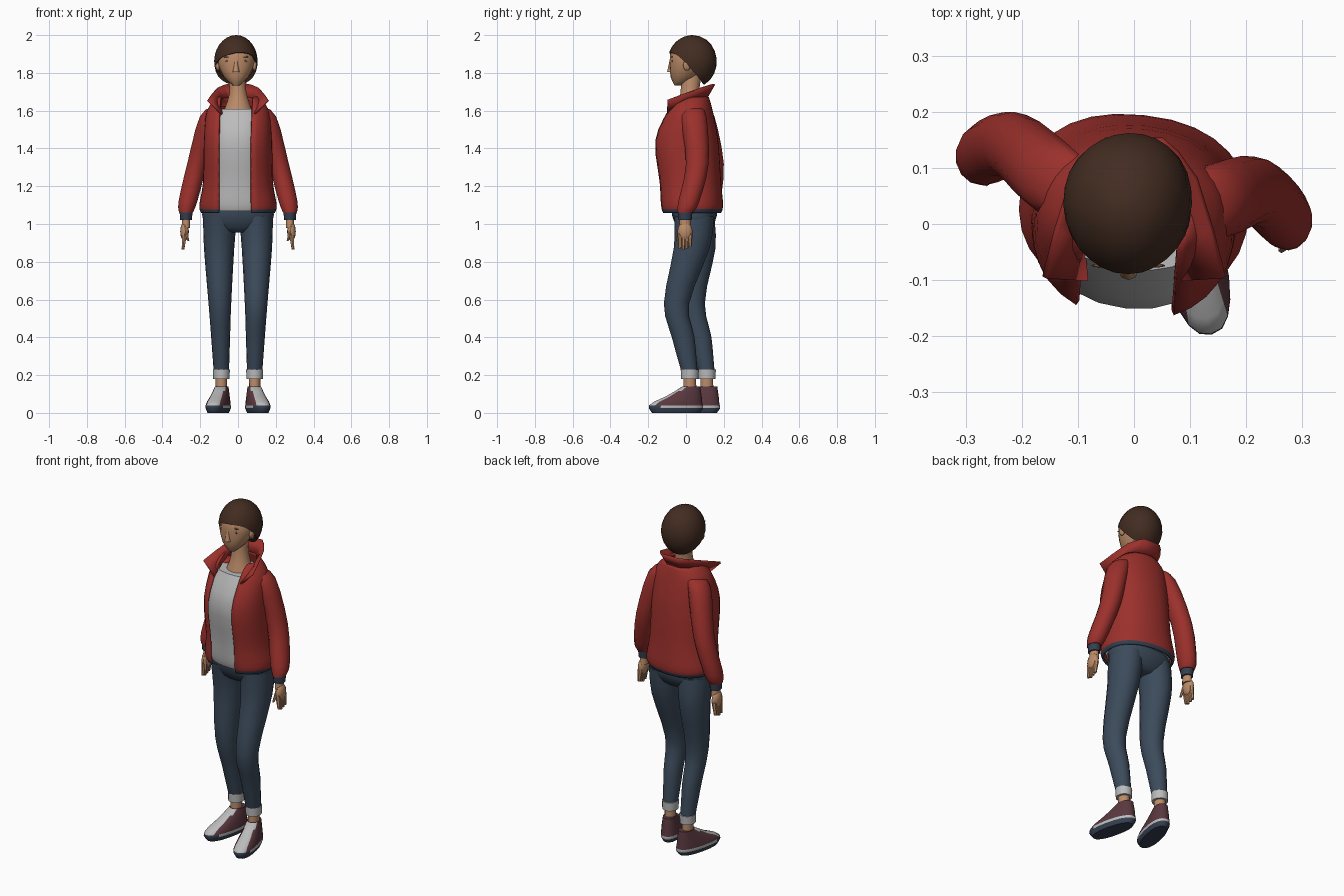
import bpy
import bmesh
from math import sin, cos, pi, radians, asin, copysign
from mathutils import Vector

if "Cube" in bpy.data.objects:
    bpy.data.objects.remove(bpy.data.objects["Cube"])


def material(name, *rgb):
    mat = bpy.data.materials.new(name)
    mat.use_nodes = True
    mat.diffuse_color = (*rgb, 1)
    shader = mat.node_tree.nodes["Principled BSDF"]
    shader.inputs["Base Color"].default_value = (*rgb, 1)
    shader.inputs["Roughness"].default_value = 0.8
    return mat


RED = material("jacket red", 0.33, 0.03, 0.025)
NAVY = material("dark navy", 0.035, 0.05, 0.08)
JEANS = material("denim blue", 0.045, 0.07, 0.105)
GREY = material("light grey", 0.5, 0.5, 0.5)
SKIN = material("skin", 0.5, 0.26, 0.14)
HAIR = material("dark brown", 0.055, 0.025, 0.015)
PLUM = material("shoe plum", 0.1, 0.04, 0.05)
BROW = material("brow brown", 0.2, 0.09, 0.05)


def finish(name, bm, materials, rule=None):
    """Make a smooth-shaded object, colouring its faces by rule."""
    bmesh.ops.recalc_face_normals(bm, faces=bm.faces[:])
    for face in bm.faces:
        face.smooth = True
        if rule:
            face.material_index = rule(face.calc_center_median(), face.normal)
    mesh = bpy.data.meshes.new(name)
    bm.to_mesh(mesh)
    bm.free()
    for mat in materials:
        mesh.materials.append(mat)
    mesh.set_sharp_from_angle(angle=radians(50))
    ob = bpy.data.objects.new(name, mesh)
    bpy.context.collection.objects.link(ob)
    return ob


def thicken(ob):
    shell = ob.modifiers.new("thickness", "SOLIDIFY")
    shell.thickness = 0.01
    shell.offset = 0


def bridge(bm, rows, closed):
    for low, high in zip(rows, rows[1:]):
        count = len(low)
        for i in range(count if closed else count - 1):
            j = (i + 1) % count
            bm.faces.new((low[i], low[j], high[j], high[i]))


def spline(keys, steps=3):
    """Smooth curve through a few keys of any size."""
    points = [Vector(key) for key in keys]
    points = [points[0], *points, points[-1]]
    curve = []
    for a, b, c, d in zip(points, points[1:], points[2:], points[3:]):
        for i in range(steps):
            t = i / steps
            start, end = (c - a) / 2, (d - b) / 2
            bend = 3 * (c - b) - 2 * start - end
            curve.append(b + start * t + bend * t**2
                         + (2 * (b - c) + start + end) * t**3)
    return curve + [points[-1]]


def signed_power(value, power):
    return copysign(abs(value) ** power, value)


def loft(name, rings, materials, sides=16, power=1, yaw=0, gap=0, rule=None):
    """Loft level ovals (x, y, z, width, depth); gap opens the front."""
    bm = bmesh.new()
    rows = []
    for x, y, z, width, depth in rings:
        start = asin((gap / width) ** (1 / power)) if gap else 0
        row = []
        for i in range(sides + 1 if gap else sides):
            a = start + 2 * (pi - start) * i / sides
            u = width * signed_power(sin(a), power)
            v = -depth * signed_power(cos(a), power)
            row.append(bm.verts.new((x + u * cos(yaw) - v * sin(yaw),
                                     y + u * sin(yaw) + v * cos(yaw), z)))
        rows.append(row)
    bridge(bm, rows, not gap)
    if not gap:
        bm.faces.new(rows[0])
        bm.faces.new(rows[-1])
    return finish(name, bm, materials, rule)


def tube(name, mat, start, end, wide, narrow, sides=12):
    """Straight tapered piece between two points."""
    loft(name, [(*start, *wide), (*end, *narrow)], [mat], sides)


def ball(name, mat, place, size):
    bm = bmesh.new()
    bmesh.ops.create_uvsphere(bm, u_segments=12, v_segments=8, radius=1)
    bmesh.ops.scale(bm, vec=size, verts=bm.verts)
    bmesh.ops.translate(bm, vec=place, verts=bm.verts)
    return finish(name, bm, [mat])


# Jacket body, open at the front, with a thin navy hem
TWIST = radians(-6)
torso = spline([(0, 0.03, 1.06, 0.19, 0.15), (0, 0.03, 1.1, 0.2, 0.16),
                (0, 0.02, 1.22, 0.18, 0.16), (0, 0, 1.44, 0.175, 0.165),
                (0, 0.02, 1.6, 0.16, 0.115), (0, 0.03, 1.67, 0.1, 0.085)])
thicken(loft("jacket_body", torso, [RED, NAVY], 26, 0.88, TWIST, 0.085,
             lambda centre, normal: int(centre.z < 1.075)))

# Shirt fitted inside the jacket
inset = Vector((0, 0, -0.01, 0.018, 0.014))
loft("shirt", [ring - inset for ring in torso[:-3]], [GREY], 24, 0.88, TWIST)

# Standing collar flaring out to two front points
edges = [[(0.085, -0.1, 1.58), (0.09, 0.05, 1.66), (0.04, 0.11, 1.67)],
         [(0.16, -0.095, 1.655), (0.11, 0.08, 1.72), (0.05, 0.15, 1.74)]]
bm = bmesh.new()
rows = []
for edge in edges:
    half = spline(edge, 2)
    mirrored = [Vector((-p.x, p.y, p.z)) for p in reversed(half)]
    rows.append([bm.verts.new(p) for p in half + mirrored])
bridge(bm, rows, False)
thicken(finish("jacket_collar", bm, [RED]))

# Jeans hips
loft("jeans_hips", spline([(0, 0.045, 0.955, 0.06, 0.06), (0, 0.045, 0.98, 0.16, 0.09),
                           (0, 0.045, 1.05, 0.19, 0.12),
                           (0, 0.035, 1.14, 0.17, 0.11)], 2), [JEANS], 20, 0.9)


def shoe_colour(centre, normal):
    if centre.z < 0.025 or (centre.y < -0.18 and centre.z < 0.045):
        return 1
    tongue = abs(centre.x) < 0.032 and centre.y < -0.04 and normal.y < 0
    return 2 if centre.z < 0.04 or tongue else 0


arm = spline([(0.09, 0.035, 1.625, 0.03, 0.035), (0.145, 0.04, 1.57, 0.058, 0.068),
              (0.215, 0.06, 1.32, 0.055, 0.06), (0.265, 0.015, 1.12, 0.051, 0.056),
              (0.275, -0.005, 1.06, 0.037, 0.042)])
leg = spline([(0.095, 0.045, 1.04, 0.09, 0.105), (0.1, 0.03, 0.87, 0.08, 0.095),
              (0.096, -0.05, 0.58, 0.06, 0.067), (0.092, -0.015, 0.4, 0.05, 0.06),
              (0.088, 0.02, 0.21, 0.04, 0.042)])

# Limbs: the right arm and leg trail behind the left ones
for side, name in ((1, "left_"), (-1, "right_")):
    trails = side < 0
    sleeve = [(side * x, y + trails * (0.035 + 0.15 * (1.62 - z)), z, w, d)
              for x, y, z, w, d in arm]
    loft(name + "sleeve", sleeve, [RED], 14)
    wrist = Vector(sleeve[-1][:3])
    out, back, up = Vector((side, 0, 0)), Vector((0, 1, 0)), Vector((0, 0, 1))
    tube(name + "cuff", NAVY, wrist + up * 0.015, wrist - up * 0.04,
         (0.035, 0.04), (0.031, 0.035))
    tube(name + "wrist", SKIN, wrist, wrist - up * 0.08, (0.022, 0.025), (0.022, 0.032))
    palm = wrist + out * 0.008 - up * 0.1
    ball(name + "palm", SKIN, palm, (0.023, 0.04, 0.05))
    for i in range(4):
        root = palm + back * 0.018 * (i - 1.5) - up * 0.01
        tube(name + "finger", SKIN, root, root + out * 0.008 - up * (0.085 - 0.006 * abs(i - 1)),
             (0.015, 0.013), (0.008, 0.008), 6)
    root = palm - back * 0.02 + up * 0.03
    tube(name + "thumb", SKIN, root, root - (out + back) * 0.02 - up * 0.08,
         (0.013, 0.014), (0.006, 0.007), 6)

    trouser = [(side * x, y + trails * 0.09 * min(1, 2 * (1.04 - z)), z, w, d)
               for x, y, z, w, d in leg]
    loft(name + "jeans_leg", trouser, [JEANS])
    ankle = Vector(trouser[-1][:3])
    tube(name + "turned_cuff", GREY, ankle - up * 0.03, ankle + up * 0.02,
         (0.043, 0.046), (0.045, 0.048))
    tube(name + "ankle", SKIN, ankle - up * 0.1, ankle, (0.03, 0.035), (0.03, 0.033))

    # Shoe built heel to toe along -y, then turned outward
    shoe = loft(name + "shoe",
                [(0, -0.075, 0, 0.047, 0.13), (0, -0.075, 0.025, 0.056, 0.148),
                 (0, -0.075, 0.04, 0.056, 0.146), (0, -0.063, 0.06, 0.053, 0.13),
                 (0, -0.035, 0.085, 0.047, 0.1), (0, -0.01, 0.115, 0.04, 0.07),
                 (0, 0.008, 0.14, 0.034, 0.048)],
                [PLUM, NAVY, GREY], 20, 0.85, rule=shoe_colour)
    shoe.location = (ankle.x, ankle.y, 0)
    shoe.rotation_euler.z = side * radians(13)

# Neck and head
MIDDLE = -0.01
loft("neck", spline([(0, 0.015, 1.58, 0.085, 0.075), (0, 0.02, 1.69, 0.047, 0.05),
                     (MIDDLE, 0.03, 1.8, 0.047, 0.055)]), [SKIN], 14)
loft("head", spline([(MIDDLE, -0.04, 1.733, 0.017, 0.02), (MIDDLE, -0.012, 1.78, 0.066, 0.07),
                     (MIDDLE, 0.012, 1.86, 0.1, 0.098), (MIDDLE, 0.03, 1.92, 0.092, 0.108),
                     (MIDDLE, 0.035, 1.96, 0.05, 0.06)], 2), [SKIN], 18, 0.95)
tube("nose", SKIN, (MIDDLE, -0.082, 1.805), (MIDDLE, -0.076, 1.87), (0.018, 0.018),
     (0.008, 0.01), 8)
for side, name in ((1, "left_"), (-1, "right_")):
    x = MIDDLE + side * 0.042
    ball(name + "eye", BROW, (x, -0.073, 1.862), (0.018, 0.004, 0.006))
    ball(name + "eyebrow", BROW, (x, -0.074, 1.885), (0.024, 0.004, 0.005))
    ball(name + "ear", SKIN, (MIDDLE + side * 0.097, 0.005, 1.84), (0.012, 0.02, 0.028))

# Short hair: rounded cap whose lower edge follows a swept hairline
bm = bmesh.new()
columns, levels = 28, 9
rows = []
for j in range(1, levels + 2):
    row = []
    tuck = 0.84 if j > levels else 1
    for i in range(columns):
        a = 2 * pi * i / columns
        t = (1 - cos(a)) / 2
        sweep = max(0, -sin(a)) * max(0, cos(a) + 0.3)
        hairline = 70 + 80 * t * t * (3 - 2 * t) + 9 * sweep
        polar = radians(hairline) * min(j, levels) / levels
        spread = tuck * sin(polar) * (1 + 0.02 * sin(3 * a + 1) * sin(polar))
        row.append(bm.verts.new((MIDDLE + 0.115 * spread * sin(a),
                                 0.035 - 0.13 * spread * cos(a),
                                 1.86 + 0.14 * tuck * cos(polar))))
    rows.append(row)
bridge(bm, rows, True)
crown = bm.verts.new((MIDDLE, 0.035, 2))
for i in range(columns):
    bm.faces.new((crown, rows[0][i], rows[0][(i + 1) % columns]))
finish("hair", bm, [HAIR])
